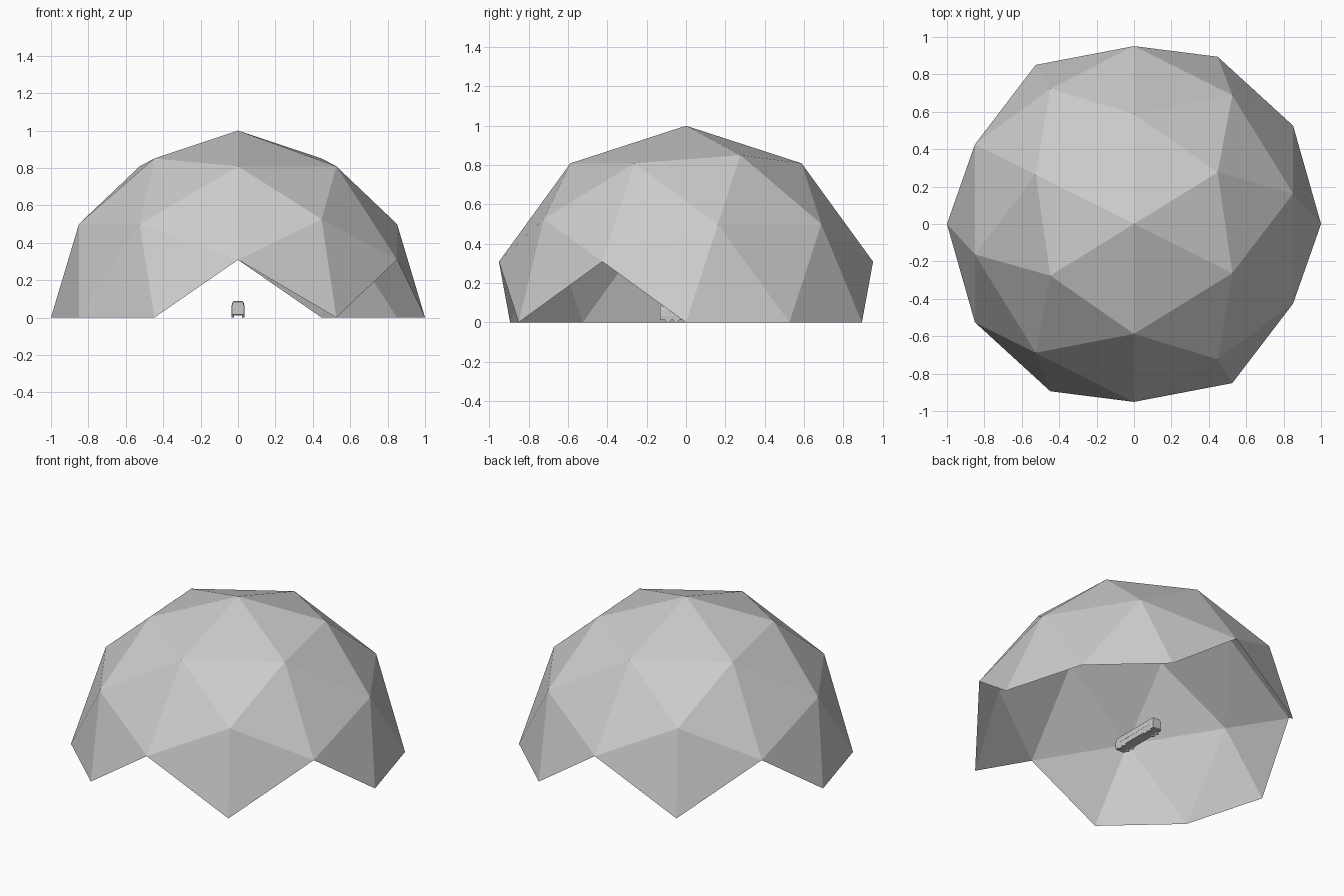
import bpy, bmesh, math
from mathutils import Matrix

if "Cube" in bpy.data.objects:
    bpy.data.objects.remove(bpy.data.objects["Cube"])

grey = bpy.data.materials.new("plain grey")
grey.diffuse_color = (0.6, 0.6, 0.6, 1)
grey.use_nodes = True
grey.node_tree.nodes["Principled BSDF"].inputs["Base Color"].default_value = grey.diffuse_color


def finish(name, bm):
    mesh = bpy.data.meshes.new(name)
    bm.to_mesh(mesh)
    bm.free()
    obj = bpy.data.objects.new(name, mesh)
    mesh.materials.append(grey)
    bpy.context.collection.objects.link(obj)
    return obj


def box(name, size, loc, bevel=0.0, segments=2):
    bm = bmesh.new()
    bmesh.ops.create_cube(bm, size=1, matrix=Matrix.Translation(loc) @ Matrix.Diagonal((*size, 1)))
    if bevel:
        bmesh.ops.bevel(bm, geom=bm.edges[:], offset=bevel, segments=segments, profile=0.5, affect='EDGES')
    return finish(name, bm)


# Geodesic dome: icosphere tipped on its side, triangles reaching below ground removed
bm = bmesh.new()
bmesh.ops.create_icosphere(bm, subdivisions=2, radius=1)
for v in bm.verts:
    v.co = v.co.zxy
bmesh.ops.delete(bm, geom=[v for v in bm.verts if v.co.z < -0.01], context='VERTS')
finish("dome_shell", bm)

# Small coach parked inside: profile extruded along y, rounded roof, narrower top
half = [(0.033, 0.012), (0.035, 0.03), (0.034, 0.065), (0.030, 0.082), (0.022, 0.089)]
profile = half + [(-x, z) for x, z in reversed(half)]
bm = bmesh.new()
rings = []
for y, s in ((-0.132, 0.93), (-0.122, 1), (0.203, 1), (0.213, 0.93)):
    rings.append([bm.verts.new((x * s, y, 0.012 + (z - 0.012) * s)) for x, z in profile])
n = len(profile)
for a, b in zip(rings, rings[1:]):
    for i in range(n):
        bm.faces.new((a[i], a[(i + 1) % n], b[(i + 1) % n], b[i]))
bm.faces.new(rings[0])
bm.faces.new(rings[-1])
bmesh.ops.recalc_face_normals(bm, faces=bm.faces[:])
finish("coach_body", bm)

# Bumpers and side window bands
for name, y in (("front_bumper", -0.13), ("rear_bumper", 0.211)):
    box(name, (0.062, 0.006, 0.012), (0, y, 0.02), 0.002, 1)
for side in (-1, 1):
    box("window_band", (0.002, 0.29, 0.022), (side * 0.0345, 0.04, 0.055))

# Wheels on four axles
for y in (-0.09, -0.05, 0.145, 0.18):
    for side in (-1, 1):
        bm = bmesh.new()
        bmesh.ops.create_cone(bm, cap_ends=True, segments=16, radius1=0.015, radius2=0.015, depth=0.012,
                              matrix=Matrix.Translation((side * 0.028, y, 0.015)) @ Matrix.Rotation(math.pi / 2, 4, 'Y'))
        finish("coach_wheel", bm)
